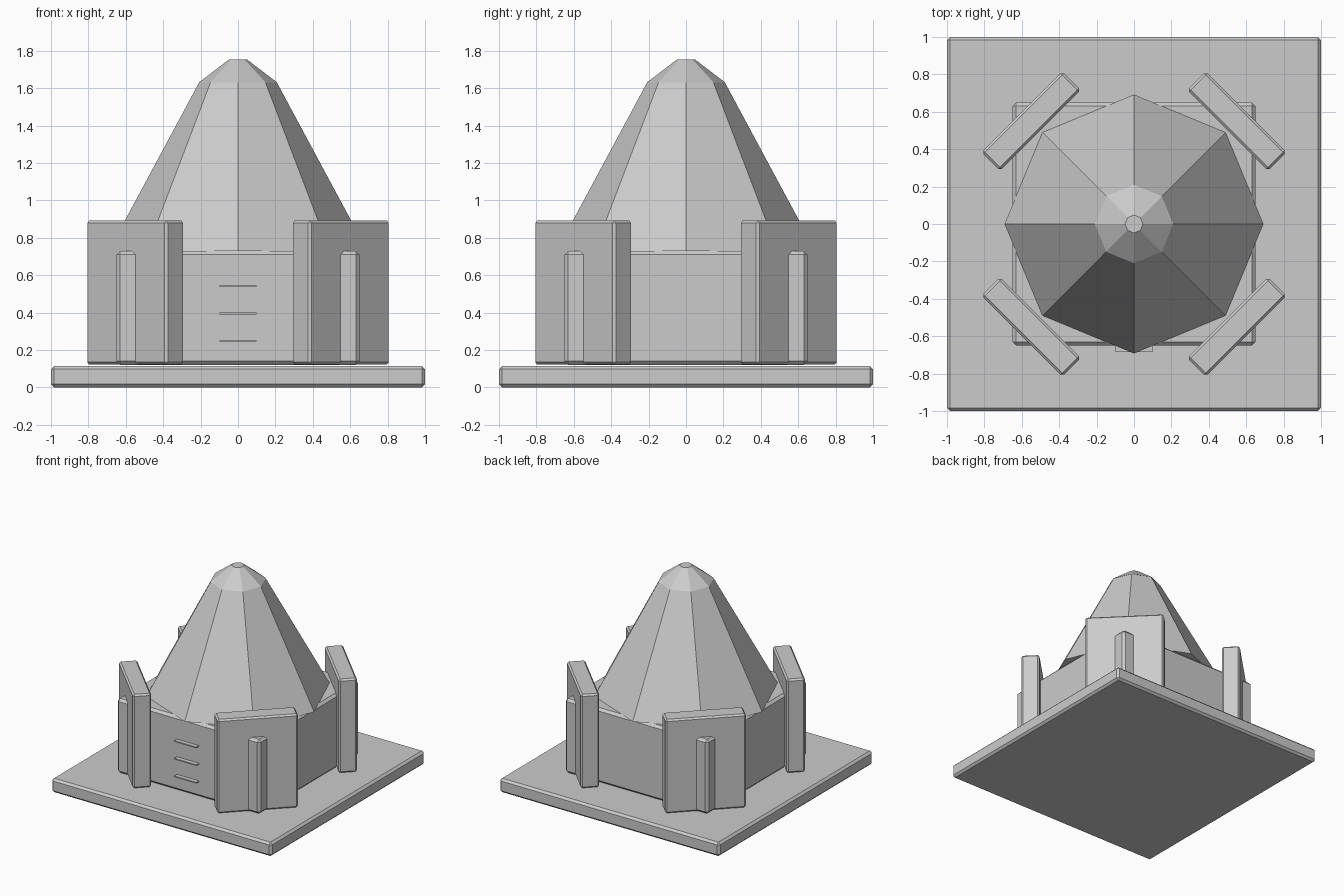
import bpy, math

if "Cube" in bpy.data.objects:
    bpy.data.objects.remove(bpy.data.objects["Cube"])


def box(name, size, loc, bevel=0.0, rot=0.0):
    bpy.ops.mesh.primitive_cube_add(size=1, location=loc, rotation=(0, 0, rot))
    ob = bpy.context.object
    ob.name = name
    ob.scale = size
    bpy.ops.object.transform_apply(location=False, rotation=False, scale=True)
    if bevel:
        mod = ob.modifiers.new("chamfer", 'BEVEL')
        mod.width = bevel
        mod.segments = 1
    return ob


def octagon_cone(name, r1, r2, z1, z2):
    bpy.ops.mesh.primitive_cone_add(vertices=8, radius1=r1, radius2=r2,
                                    depth=z2 - z1, location=(0, 0, (z1 + z2) / 2))
    bpy.context.object.name = name


# Square plinth
box("base_slab", (2, 2, 0.114), (0, 0, 0.057), 0.017)

# Square hall whose corners poke through the buttresses
box("hall", (1.3, 1.3, 0.61), (0, 0, 0.425), 0.02)

# Eight-sided roof and cap
octagon_cone("roof", 0.692, 0.208, 0.73, 1.63)
octagon_cone("roof_cap", 0.21, 0.048, 1.63, 1.753)

# Diagonal corner buttresses
for i in range(4):
    a = math.radians(45 + 90 * i)
    r = 0.55 * math.sqrt(2)
    box(f"corner_buttress_{i + 1}", (0.14, 0.61, 0.77),
        (r * math.cos(a), r * math.sin(a), 0.507), 0.013, a)

# Thin slats on the front wall
for i in range(3):
    box(f"front_slat_{i + 1}", (0.2, 0.07, 0.009), (0, -0.65, 0.25 + 0.145 * i))
